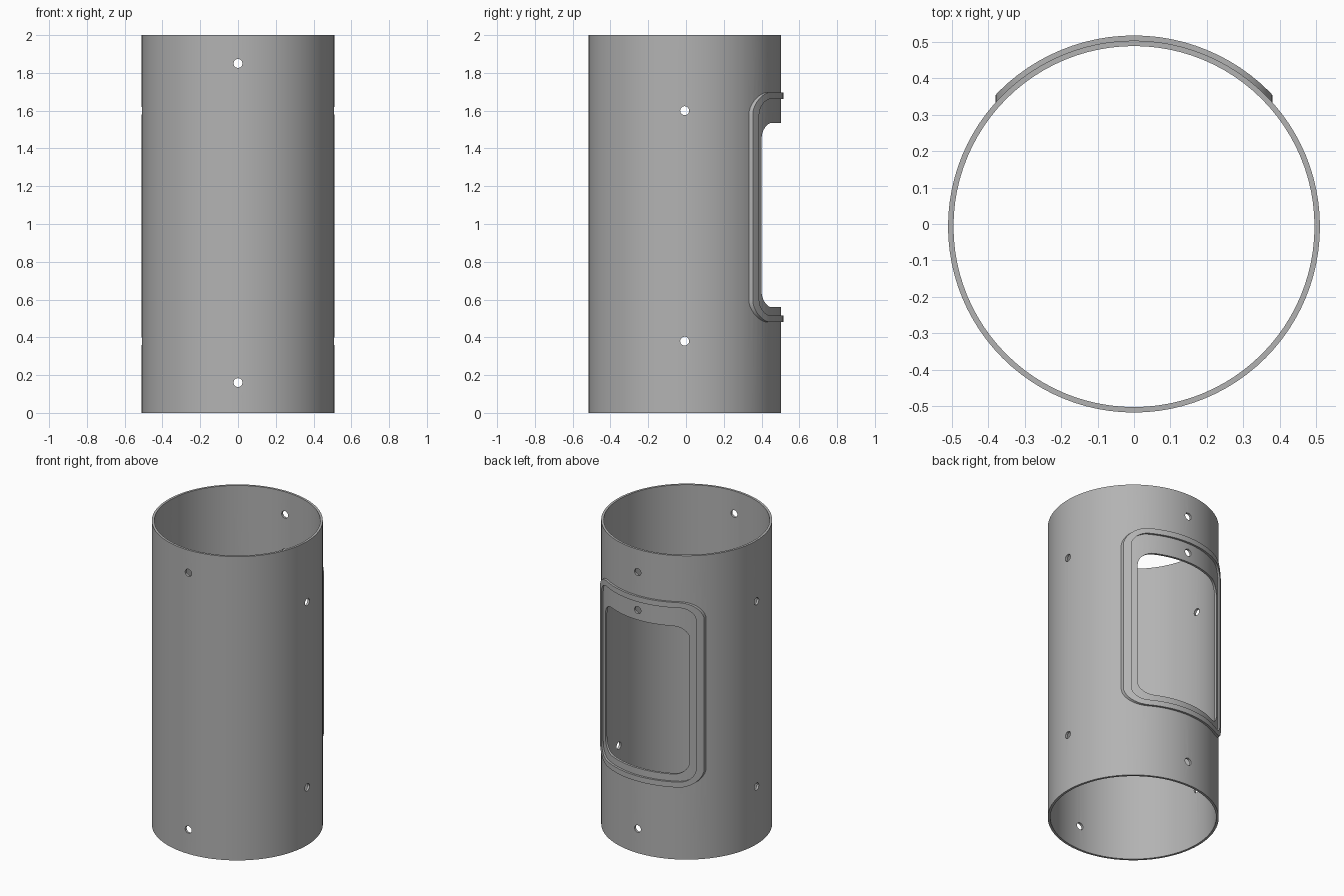
import bpy, bmesh, math
from mathutils import Matrix, Vector

if "Cube" in bpy.data.objects:
    bpy.data.objects.remove(bpy.data.objects["Cube"], do_unlink=True)

AXIS_Y = -0.007            # tube axis sits slightly forward of the origin
R_OUT, R_IN, R_RIM = 0.51, 0.495, 0.524
HEIGHT = 2.0
SEGMENTS = 96

grey = bpy.data.materials.new("plain grey")
grey.use_nodes = True
colour = (0.45, 0.45, 0.45, 1)
grey.diffuse_color = colour
grey.node_tree.nodes["Principled BSDF"].inputs["Base Color"].default_value = colour


def make_object(name, bm):
    bmesh.ops.recalc_face_normals(bm, faces=bm.faces)
    mesh = bpy.data.meshes.new(name)
    bm.to_mesh(mesh)
    bm.free()
    mesh.materials.append(grey)
    obj = bpy.data.objects.new(name, mesh)
    bpy.context.collection.objects.link(obj)
    return obj


def extrude_profile(name, points, offset):
    bm = bmesh.new()
    face = bm.faces.new([bm.verts.new(p) for p in points])
    result = bmesh.ops.extrude_face_region(bm, geom=[face])
    moved = [g for g in result["geom"] if isinstance(g, bmesh.types.BMVert)]
    bmesh.ops.translate(bm, verts=moved, vec=offset)
    return make_object(name, bm)


def pipe(name, outer, inner, z0, z1):
    """Hollow upright cylinder, made by spinning its wall section."""
    bm = bmesh.new()
    section = [(inner, z0), (outer, z0), (outer, z1), (inner, z1)]
    verts = [bm.verts.new((r, AXIS_Y, z)) for r, z in section]
    edges = [bm.edges.new((verts[i], verts[(i + 1) % 4])) for i in range(4)]
    bmesh.ops.spin(bm, geom=verts + edges, cent=(0, AXIS_Y, 0), axis=(0, 0, 1),
                   angle=math.tau, steps=SEGMENTS, use_merge=True)
    bmesh.ops.remove_doubles(bm, verts=bm.verts, dist=0.0001)
    return make_object(name, bm)


def window_block(name, half_width, z0, z1, radius, steps=10):
    """Rounded rectangle pushed through the back wall."""
    points = []
    corners = [(1, z1 - radius, 0), (-1, z1 - radius, 90),
               (-1, z0 + radius, 180), (1, z0 + radius, 270)]
    for side, z, start in corners:
        for i in range(steps + 1):
            a = math.radians(start + 90 * i / steps)
            points.append((side * (half_width - radius) + radius * math.cos(a),
                           0.1, z + radius * math.sin(a)))
    return extrude_profile(name, points, (0, 0.6, 0))


def drill(name, start, direction, length, radius=0.024, sides=12):
    """Solid rod used to cut a bolt hole."""
    bm = bmesh.new()
    d = Vector(direction)
    place = Matrix.Translation(Vector(start) + d * length / 2)
    turn = d.to_track_quat("Z", "Y").to_matrix().to_4x4()
    bmesh.ops.create_cone(bm, cap_ends=True, segments=sides, radius1=radius,
                          radius2=radius, depth=length, matrix=place @ turn)
    return make_object(name, bm)


def combine(target, tool, operation):
    mod = target.modifiers.new(operation.lower(), "BOOLEAN")
    mod.operation, mod.object, mod.solver = operation, tool, "EXACT"
    bpy.ops.object.select_all(action="DESELECT")
    bpy.context.view_layer.objects.active = target
    target.select_set(True)
    bpy.ops.object.modifier_apply(modifier=mod.name)
    bpy.data.objects.remove(tool, do_unlink=True)


# Raised rim around the window, following the curve of the wall
rim = pipe("window_rim", R_RIM, 0.502, 0.3, 1.9)
combine(rim, window_block("rim_outline", 0.38, 0.48, 1.697, 0.12), "INTERSECT")
combine(rim, window_block("rim_inside", 0.345, 0.515, 1.662, 0.085), "DIFFERENCE")

# Main tube with the rim joined on and the window cut out
tube = pipe("tube_body", R_OUT, R_IN, 0, HEIGHT)
combine(tube, rim, "UNION")
combine(tube, window_block("window_opening", 0.307, 0.56, 1.535, 0.085), "DIFFERENCE")

# Bolt holes: front to back, side to side, and one above the window
for z in (0.16, 1.85):
    combine(tube, drill("hole", (0, -1, z), (0, 1, 0), 2), "DIFFERENCE")
for z in (0.38, 1.6):
    combine(tube, drill("hole", (-1, AXIS_Y, z), (1, 0, 0), 2), "DIFFERENCE")
combine(tube, drill("hole", (0, 0.2, 1.6), (0, 1, 0), 0.6), "DIFFERENCE")

# Smooth walls with crisp edges
bpy.ops.object.select_all(action="DESELECT")
tube.select_set(True)
bpy.context.view_layer.objects.active = tube
bpy.ops.object.shade_smooth_by_angle(angle=math.radians(30))
